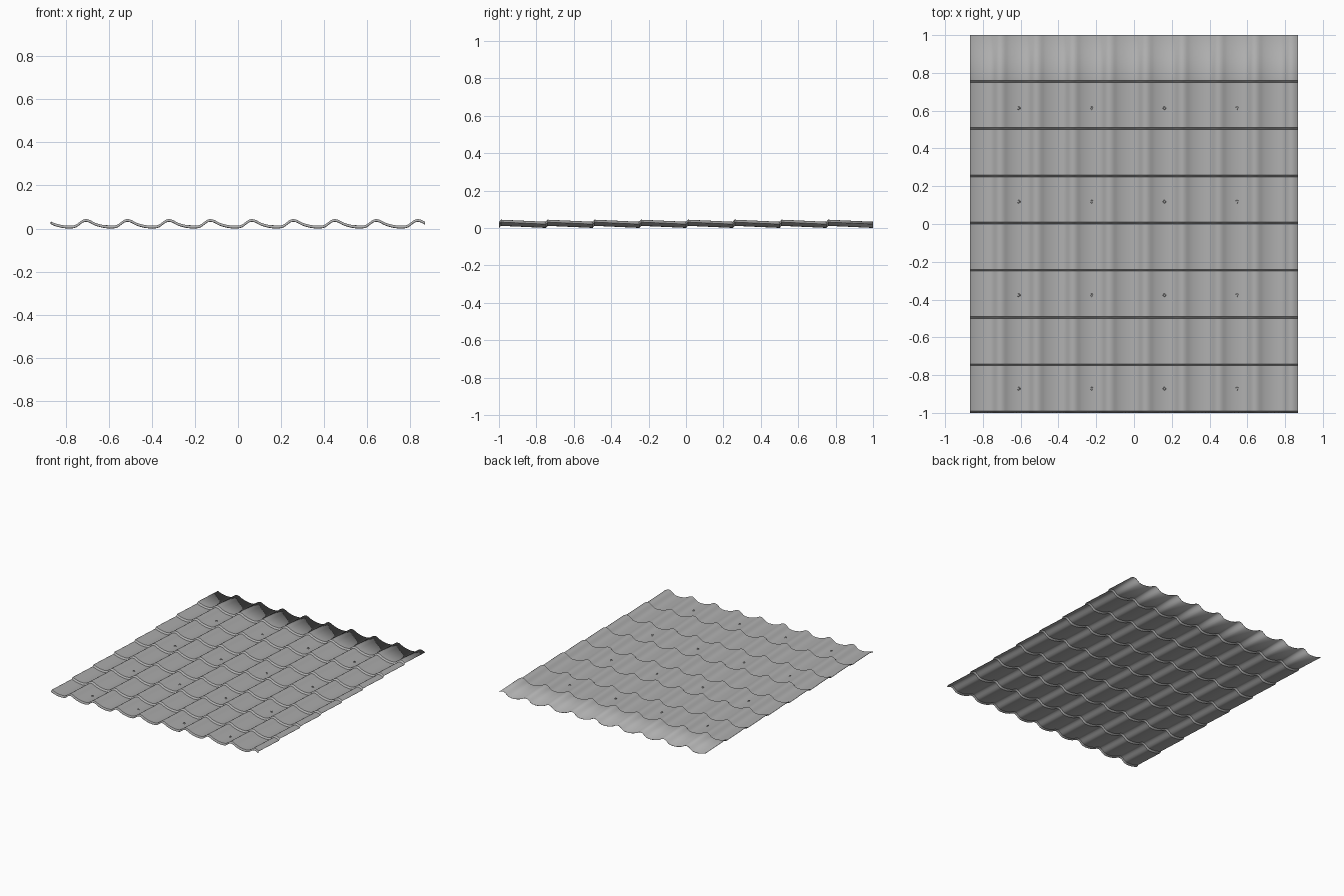
import bpy, bmesh, math

cube = bpy.data.objects.get("Cube")
if cube:
    bpy.data.objects.remove(cube)


def make_material(name, rgb):
    mat = bpy.data.materials.new(name)
    mat.use_nodes = True
    mat.diffuse_color = (*rgb, 1)
    mat.node_tree.nodes["Principled BSDF"].inputs["Base Color"].default_value = (*rgb, 1)
    return mat


def add_object(name, bm, mat):
    mesh = bpy.data.meshes.new(name)
    bm.to_mesh(mesh)
    bm.free()
    mesh.materials.append(mat)
    obj = bpy.data.objects.new(name, mesh)
    bpy.context.collection.objects.link(obj)
    bpy.ops.object.select_all(action='DESELECT')
    obj.select_set(True)
    bpy.context.view_layer.objects.active = obj
    bpy.ops.object.shade_smooth_by_angle(angle=math.radians(35))
    return obj


grey = make_material("sheet grey", (0.42, 0.42, 0.42))

HALF_WIDTH = 0.868
PITCH = 0.1925        # distance between crests
CREST = 0.833         # crest nearest the left edge
ROW = 0.25            # tile row length
LIFT = 0.011          # height of each step
LIP = 0.01            # run of the sloping step face
THICK = 0.002

# One wave, from crest to crest: offset and height above the trough plane
WAVE = [(0, .033), (.012, .0315), (.024, .0265), (.034, .0205), (.045, .0155),
        (.06, .0105), (.08, .0055), (.1, .0027), (.12, .002), (.137, .0035),
        (.149, .0075), (.16, .0155), (.17, .0235), (.181, .0305), (PITCH, .033)]


def wave_height(x):
    u = (x - CREST) % PITCH
    for (a, za), (b, zb) in zip(WAVE, WAVE[1:]):
        if u <= b:
            return za + (zb - za) * (u - a) / (b - a)
    return WAVE[-1][1]


def row_lift(y):
    t = (y + 1) % ROW
    return LIFT * (ROW - t) / (ROW - LIP)


# Stations across the waves and along the stepped rows
xs = [-HALF_WIDTH, HALF_WIDTH]
for i in range(-10, 2):
    xs += [CREST + i * PITCH + u for u, z in WAVE[:-1]]
xs = sorted(x for x in xs if abs(x) <= HALF_WIDTH)
stations = []
for k in range(8):
    y = -1 + k * ROW
    stations += [(y, 0), (y + LIP, LIFT)]
stations.append((1, 0))

# Stepped wavy roofing sheet
bm = bmesh.new()
grid = [[bm.verts.new((x, y, wave_height(x) + lift)) for x in xs] for y, lift in stations]
for r0, r1 in zip(grid, grid[1:]):
    for i in range(len(xs) - 1):
        bm.faces.new((r0[i], r0[i + 1], r1[i + 1], r1[i]))
sheet = add_object("roof_sheet", bm, grey)
solid = sheet.modifiers.new("thickness", 'SOLIDIFY')
solid.thickness = THICK
solid.offset = -1


# Fixing screws in every second trough of every second row
def add_disc(bm, x, y, z, radius, height, sides):
    made = bmesh.ops.create_cone(bm, cap_ends=True, segments=sides, radius1=radius,
                                 radius2=radius * 0.85, depth=height)
    bmesh.ops.translate(bm, verts=made["verts"], vec=(x, y, z + height / 2))


bm = bmesh.new()
for i in range(4):
    for j in range(4):
        x, y = -0.61 + i * 2 * PITCH, -0.872 + j * 0.495
        z = wave_height(x) + row_lift(y)
        add_disc(bm, x, y, z - 0.001, 0.009, 0.003, 16)
        add_disc(bm, x, y, z + 0.002, 0.006, 0.004, 6)
add_object("fixing_screws", bm, grey)
